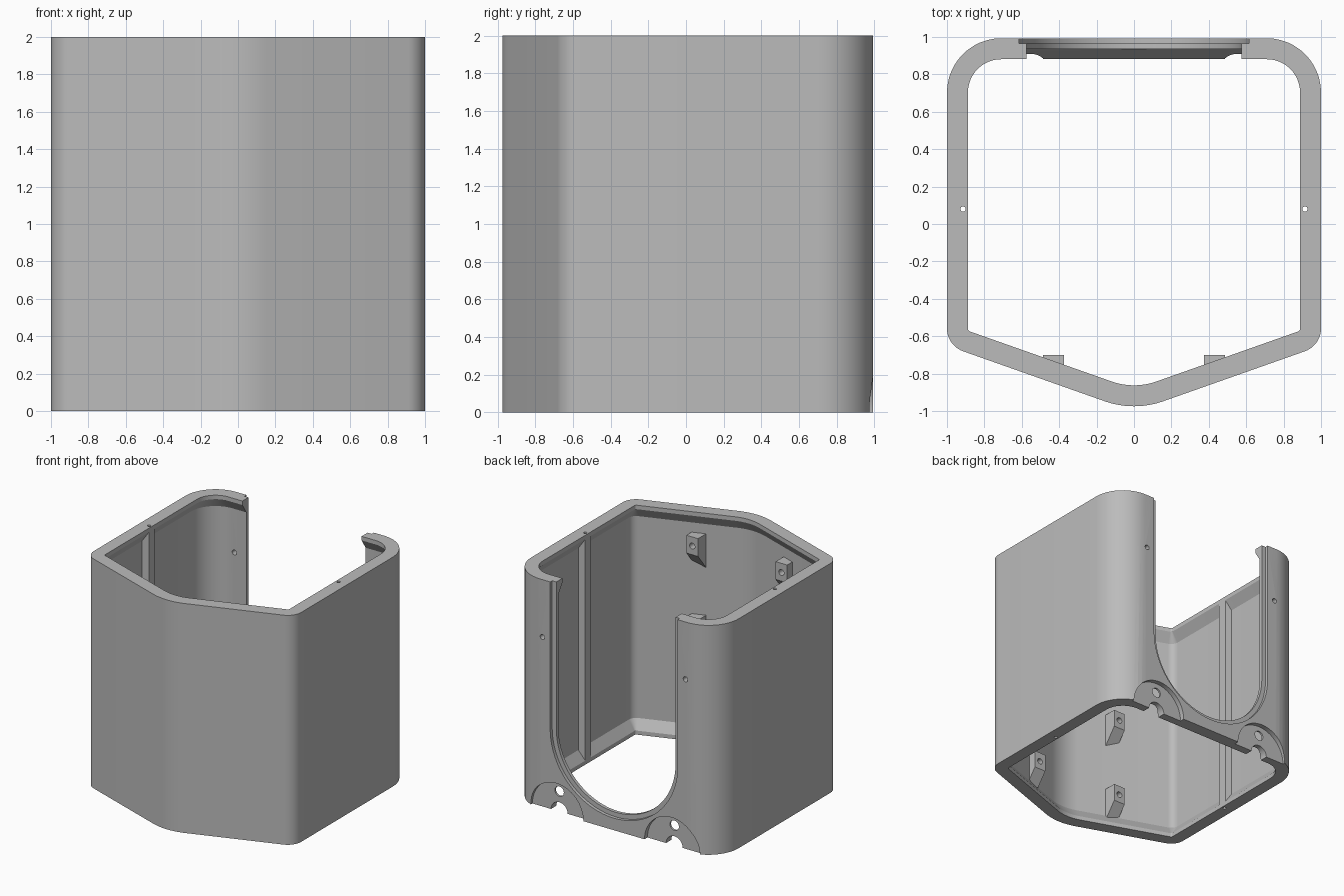
import bpy, bmesh, math
from mathutils import Vector

if "Cube" in bpy.data.objects:
    bpy.data.objects.remove(bpy.data.objects["Cube"])

grey = bpy.data.materials.new("light_grey")
grey.diffuse_color = (0.50, 0.50, 0.50, 1)
grey.use_nodes = True
grey.node_tree.nodes["Principled BSDF"].inputs["Base Color"].default_value = grey.diffuse_color

# Outline corners (x, y) counter-clockwise and their fillet radii
CORNERS = [((0, -1.003), 0.47), ((1, -0.65), 0.13), ((1, 0.993), 0.29),
           ((-1, 0.993), 0.29), ((-1, -0.65), 0.13)]
SEG = 12
WALL, RIM = 0.057, 0.112


def outline(inset):
    """Rounded house-shaped loop, moved inward by inset."""
    pts, n = [], len(CORNERS)
    for i, (c, r) in enumerate(CORNERS):
        p = Vector(c)
        d0 = (p - Vector(CORNERS[i - 1][0])).normalized()
        d1 = (Vector(CORNERS[(i + 1) % n][0]) - p).normalized()
        turn = math.atan2(d0.x * d1.y - d0.y * d1.x, d0.dot(d1))
        n0 = Vector((-d0.y, d0.x))
        centre = p - d0 * r * math.tan(turn / 2) + n0 * r
        a0 = math.atan2(-n0.y, -n0.x)
        for k in range(SEG + 1):
            a = a0 + turn * k / SEG
            pts.append(centre + Vector((math.cos(a), math.sin(a))) * (r - inset))
    return pts


def make(name, bm):
    bmesh.ops.recalc_face_normals(bm, faces=bm.faces)
    me = bpy.data.meshes.new(name)
    bm.to_mesh(me)
    bm.free()
    ob = bpy.data.objects.new(name, me)
    bpy.context.collection.objects.link(ob)
    me.materials.append(grey)
    return ob


def prism(name, pts, axis, lo, hi):
    """Extrude a 2D polygon along an axis; the points use the other two axes in order."""
    bm = bmesh.new()

    def place(p, t):
        v = list(p)
        v.insert(axis, t)
        return bm.verts.new(v)
    a, b = [place(p, lo) for p in pts], [place(p, hi) for p in pts]
    bm.faces.new(a)
    bm.faces.new(b)
    for i in range(len(pts)):
        j = (i + 1) % len(pts)
        bm.faces.new((a[i], a[j], b[j], b[i]))
    return make(name, bm)


def circle(x, y, r, n=32):
    return [(x + r * math.cos(2 * math.pi * k / n), y + r * math.sin(2 * math.pi * k / n))
            for k in range(n)]


def u_shape(r, zc=0.72, n=40):
    arc = [(r * math.cos(math.pi + math.pi * k / n), zc + r * math.sin(math.pi + math.pi * k / n))
           for k in range(n + 1)]
    return arc + [(r, 2.2), (-r, 2.2)]


def cut(ob, cutters):
    for c in cutters:
        c.hide_render = True
        m = ob.modifiers.new("cut", 'BOOLEAN')
        m.operation, m.solver, m.object = 'DIFFERENCE', 'EXACT', c
    bpy.context.view_layer.update()
    me = bpy.data.meshes.new_from_object(ob.evaluated_get(bpy.context.evaluated_depsgraph_get()))
    ob.modifiers.clear()
    ob.data = me
    for c in cutters:
        bpy.data.objects.remove(c)


# Housing: closed loft with thick chamfered rims at both ends and a thinner wall between
bm = bmesh.new()
rings = [(0, 0), (0, 2), (RIM, 2), (RIM, 1.965), (WALL, 1.88), (WALL, 0.12), (RIM, 0.035), (RIM, 0)]
loops = [[bm.verts.new((p.x, p.y, z)) for p in outline(d)] for d, z in rings]
for i, a in enumerate(loops):
    b = loops[(i + 1) % len(loops)]
    for k in range(len(a)):
        m = (k + 1) % len(a)
        bm.faces.new((a[k], a[m], b[m], b[k]))
housing = make("housing", bm)

# Rear opening with its stepped seat, foot recesses, notches and screw holes
cutters = [prism("opening_cutter", u_shape(0.575), 1, 0.7, 1.2),
           prism("seat_cutter", u_shape(0.615), 1, 0.965, 1.2)]
for s in (-1, 1):
    cutters += [prism("foot_cutter", circle(s * 0.555, 0, 0.26, 64), 1, 0.952, 1.2),
                prism("notch_cutter", circle(s * 0.555, 0, 0.08), 1, 0.7, 1.2),
                prism("foot_hole_cutter", circle(s * 0.555, 0.175, 0.043), 1, 0.7, 1.2),
                prism("rear_hole_cutter", circle(s * 0.69, 1.5, 0.022, 20), 1, 0.7, 1.2),
                prism("rod_hole_cutter", circle(s * 0.914, 0.08, 0.014, 16), 2, -0.1, 2.1)]
cut(housing, cutters)
parts = [housing]

for s in (-1, 1):
    # Side rib carrying the long vertical hole
    rib = prism("side_rib", [(s * 0.96, 0.02), (s * 0.888, 0.04), (s * 0.888, 0.12), (s * 0.96, 0.14)],
                2, 0.01, 1.99)
    cut(rib, [prism("rod_hole_cutter", circle(s * 0.914, 0.08, 0.014, 16), 2, -0.1, 2.1)])
    parts.append(rib)
    # Screw bosses on the front walls, each with a sloped underside
    for z in (0.29, 1.0, 1.71):
        profile = [(-0.70, z + 0.085), (-0.70, z - 0.07), (-0.82, z - 0.22), (-0.82, z + 0.085)]
        boss = prism("screw_boss", profile, 0, s * 0.43 - 0.056, s * 0.43 + 0.056)
        cut(boss, [prism("boss_hole_cutter", circle(s * 0.43, z + 0.005, 0.026, 20), 1, -0.78, -0.6)])
        parts.append(boss)

# Smooth the rounded corners, keep creases sharp
bpy.ops.object.select_all(action='DESELECT')
for p in parts:
    p.select_set(True)
bpy.context.view_layer.objects.active = housing
bpy.ops.object.shade_smooth_by_angle(angle=math.radians(25))
